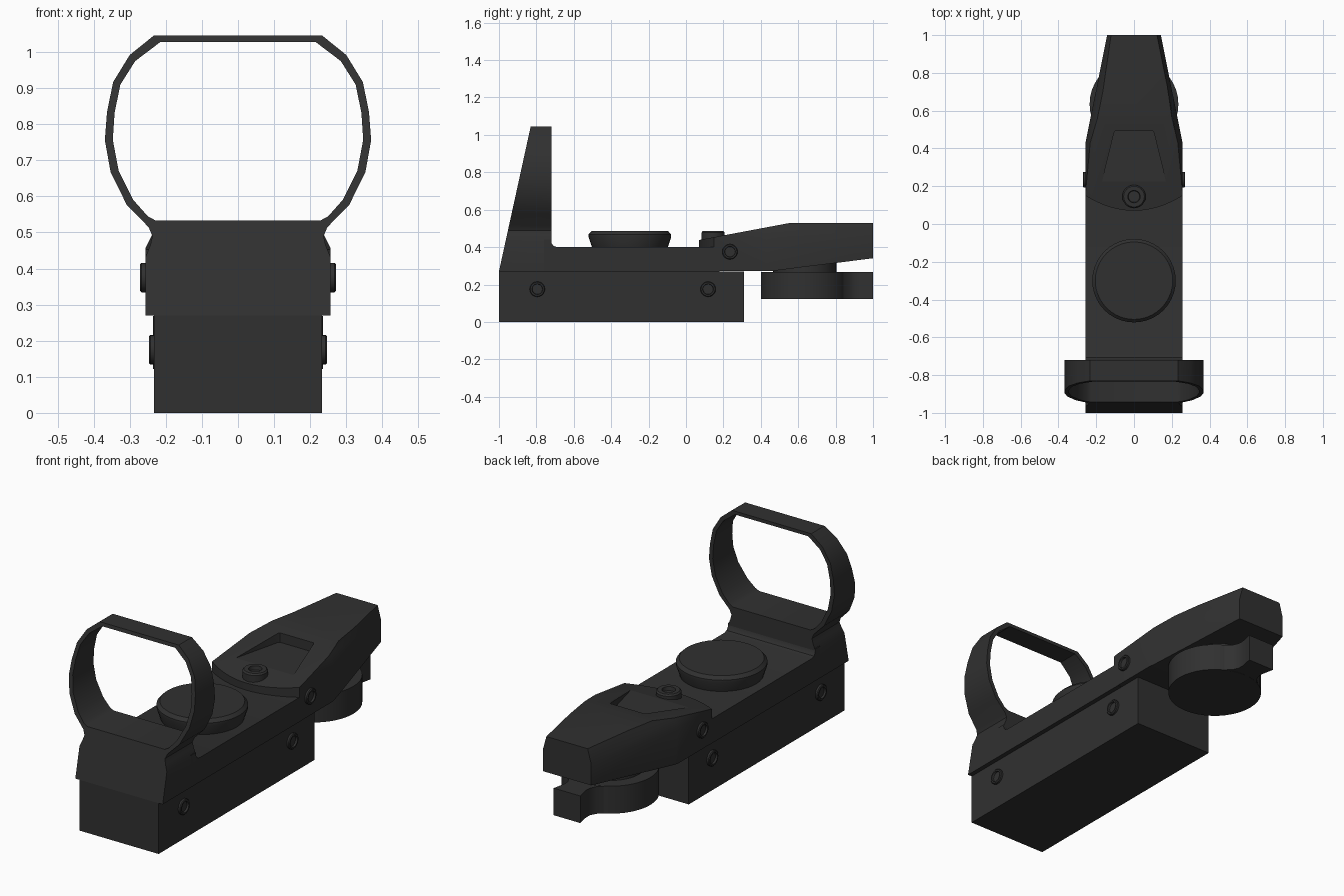
import bpy, bmesh, math
from mathutils import Vector

if "Cube" in bpy.data.objects:
    bpy.data.objects.remove(bpy.data.objects["Cube"])

mat = bpy.data.materials.new("dark_metal")
mat.diffuse_color = (0.03, 0.03, 0.03, 1)
mat.use_nodes = True
mat.node_tree.nodes["Principled BSDF"].inputs["Base Color"].default_value = mat.diffuse_color


def finish(name, bm, smooth=True):
    bmesh.ops.recalc_face_normals(bm, faces=bm.faces[:])
    me = bpy.data.meshes.new(name)
    bm.to_mesh(me)
    bm.free()
    ob = bpy.data.objects.new(name, me)
    bpy.context.collection.objects.link(ob)
    me.materials.append(mat)
    if smooth:
        shade(ob)
    return ob


def shade(ob):
    bpy.ops.object.select_all(action='DESELECT')
    bpy.context.view_layer.objects.active = ob
    ob.select_set(True)
    bpy.ops.object.shade_smooth_by_angle(angle=math.radians(30))


def loft(name, loops, smooth=True):
    """Closed solid through loops of equal length."""
    bm = bmesh.new()
    rings = [[bm.verts.new(p) for p in lp] for lp in loops]
    n = len(rings[0])
    for a, b in zip(rings, rings[1:]):
        for i in range(n):
            j = (i + 1) % n
            bm.faces.new((a[i], a[j], b[j], b[i]))
    bm.faces.new(rings[0])
    bm.faces.new(rings[-1])
    return finish(name, bm, smooth)


def mirrored(half):
    """Half outline (x > 0) to full symmetric outline."""
    return half + [(-x, v) for x, v in reversed(half) if x > 1e-6]


def side_profile(name, pts, hx):
    return loft(name, [[(s * hx, y, z) for y, z in pts] for s in (-1, 1)])


def lathe(name, prof, origin, axis=(0, 0, 1), n=32):
    """Turned part: (radius, height) rings along an axis."""
    q = Vector((0, 0, 1)).rotation_difference(Vector(axis))
    o = Vector(origin)
    ang = [2 * math.pi * i / n for i in range(n)]
    return loft(name, [[o + q @ Vector((r * math.cos(a), r * math.sin(a), h))
                        for a in ang] for r, h in prof])


def boolean(ob, cutter, op):
    m = ob.modifiers.new("cut", 'BOOLEAN')
    m.operation, m.object, m.solver = op, cutter, 'EXACT'
    bpy.context.view_layer.objects.active = ob
    bpy.ops.object.modifier_apply(modifier=m.name)
    bpy.data.objects.remove(cutter)
    shade(ob)


# Lower base block and main deck with a small fillet at the hoop foot
side_profile("base_block", [(-1, 0), (0.31, 0), (0.31, 0.27), (-1, 0.27)], 0.233)
side_profile("deck", [(-0.76, 0.27), (0.18, 0.27), (0.18, 0.4), (-0.69, 0.4),
                      (-0.708, 0.406), (-0.718, 0.42), (-0.722, 0.44), (-0.76, 0.44)], 0.257)

# Lens hoop: front outline with a slanted front plane and a straight opening
outer = mirrored([(0.257, 0.27), (0.257, 0.43), (0.243, 0.465), (0.237, 0.49), (0.248, 0.515),
                  (0.308, 0.576), (0.353, 0.667), (0.369, 0.756), (0.363, 0.834),
                  (0.346, 0.917), (0.3, 0.992), (0.233, 1.046)])
inner = mirrored([(0.228, 0.533), (0.25, 0.545), (0.29, 0.59), (0.331, 0.672), (0.347, 0.757),
                  (0.342, 0.832), (0.326, 0.91), (0.285, 0.975), (0.215, 1.028)])
hoop = loft("lens_hoop", [[(x, -1 + (z - 0.27) * 0.219, z) for x, z in outer],
                          [(x, -0.72, z) for x, z in outer]])
hole = loft("hoop_cutter", [[(x, y, z) for x, z in inner] for y in (-1.2, -0.5)])
boolean(hoop, hole, 'DIFFERENCE')

# Rear housing: tapered plan with chamfered upper sides, trimmed by side profile
arc = [(0.257 * i / 8, 0.07 + 0.08 * (i / 8) ** 2) for i in range(9)]
plan = mirrored(arc + [(0.257, 0.43), (0.142, 1.0)])
rear = loft("rear_housing", [[(x * s, y, z) for x, y in plan]
                             for z, s in ((0.2, 1), (0.455, 1), (0.6, 0.72))])
trim = side_profile("rear_trim", [(0, 0.271), (0.45, 0.271), (1.1, 0.353), (1.1, 0.53),
                                  (0.56, 0.53), (0.0, 0.425)], 0.5)
boolean(rear, trim, 'INTERSECT')

# Trapezoid recess in the rear slope
recess = mirrored([(0.175, 0.2), (0.105, 0.485), (0.098, 0.493)])
cutter = loft("recess_cutter", [[(x, y, z) for x, y in recess] for z in (0.467, 0.7)])
boolean(rear, cutter, 'DIFFERENCE')

# Round cover on the deck
lathe("round_cover", [(0.2, 0.39), (0.203, 0.4), (0.221, 0.455), (0.221, 0.468), (0.205, 0.485)],
      (0, -0.3, 0), n=40)

# Top adjuster button with a socket
lathe("top_adjuster", [(0.062, 0.40), (0.062, 0.478), (0.055, 0.486), (0.033, 0.486),
                       (0.03, 0.466)], (0, 0.145, 0), n=24)

# Side screws, both sides
for s, side in ((-1, "left"), (1, "right")):
    for y, z, x in ((-0.795, 0.175, 0.233), (0.118, 0.175, 0.233), (0.235, 0.375, 0.257)):
        lathe("side_screw_" + side, [(0.041, -0.02), (0.041, 0.01), (0.037, 0.014),
                                     (0.029, 0.014), (0.027, 0.004)],
              (s * x, y, z), (s, 0, 0), n=20)

# Clamp knob below the rear housing: stem, disc and thumb lever
lathe("knob_stem", [(0.17, 0.25), (0.17, 0.325)], (0, 0.635, 0))
lathe("clamp_knob", [(0.235, 0.122), (0.235, 0.268)], (0, 0.635, 0), n=40)
lever = mirrored([(0.17, 0.78), (0.11, 0.842), (0.08, 0.87), (0.066, 0.9),
                  (0.064, 0.93), (0.072, 0.97), (0.078, 1.0)])
loft("knob_lever", [[(x, y, z) for x, y in lever] for z in (0.123, 0.267)])
